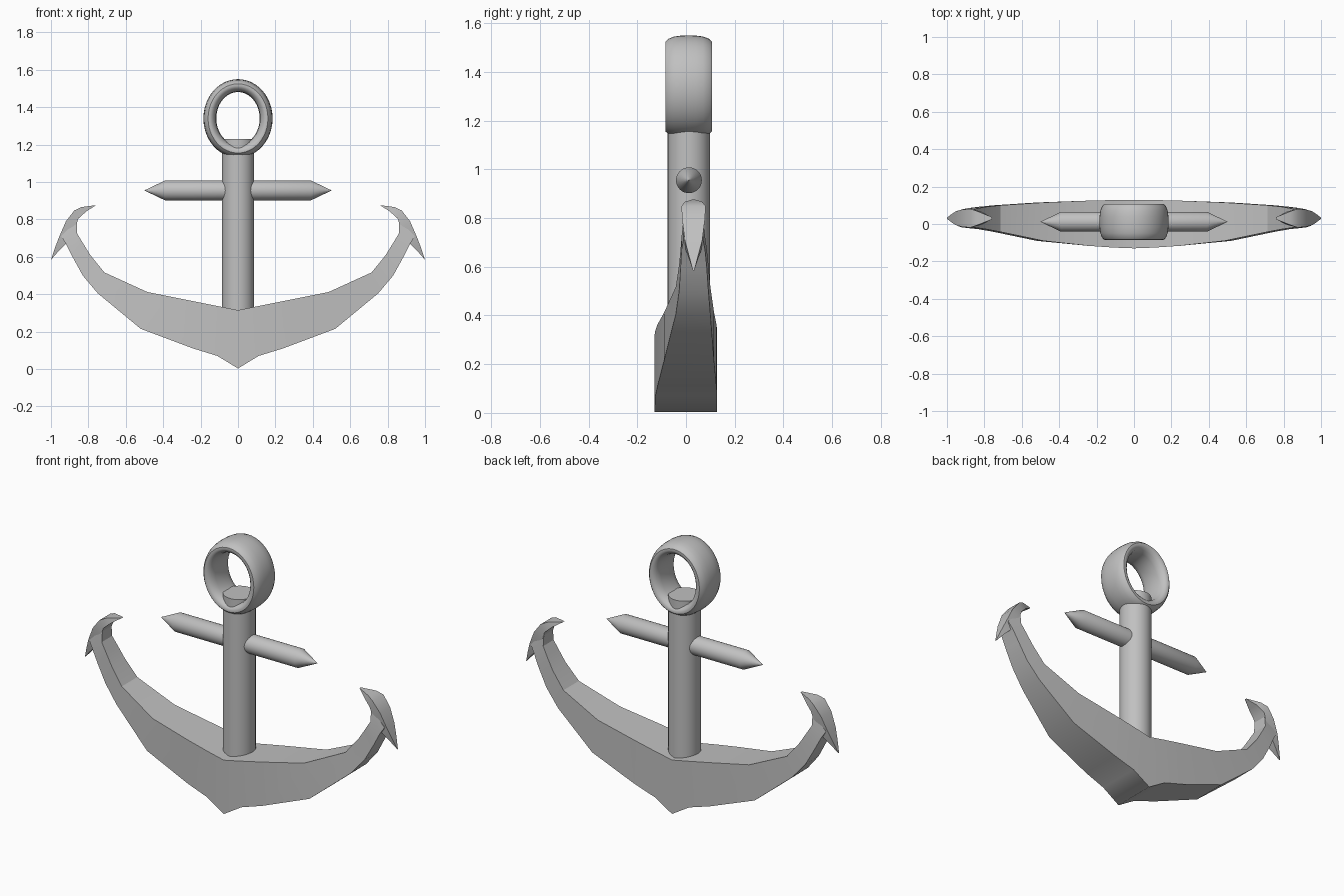
import bpy, bmesh, math

if "Cube" in bpy.data.objects:
    bpy.data.objects.remove(bpy.data.objects["Cube"])

metal = bpy.data.materials.new("grey metal")
metal.diffuse_color = (0.53, 0.53, 0.53, 1)
metal.use_nodes = True
metal.node_tree.nodes["Principled BSDF"].inputs["Base Color"].default_value = metal.diffuse_color
YC = 0.012  # depth of the shank axis


def make_object(name, bm, angle=30):
    bmesh.ops.recalc_face_normals(bm, faces=bm.faces)
    me = bpy.data.meshes.new(name)
    bm.to_mesh(me)
    bm.free()
    ob = bpy.data.objects.new(name, me)
    bpy.context.collection.objects.link(ob)
    me.materials.append(metal)
    bpy.ops.object.select_all(action='DESELECT')
    ob.select_set(True)
    bpy.context.view_layer.objects.active = ob
    bpy.ops.object.shade_smooth_by_angle(angle=math.radians(angle))
    return ob


def loft(bm, loops, closed=False, cap_start=True, cap_end=True):
    rings = [[bm.verts.new(p) for p in loop] for loop in loops]
    pairs = list(zip(rings, rings[1:]))
    if closed:
        pairs.append((rings[-1], rings[0]))
    for a, b in pairs:
        n = len(a)
        for i in range(n):
            j = (i + 1) % n
            bm.faces.new((a[i], a[j], b[j], b[i]))
    if not closed:
        if cap_start:
            bm.faces.new(rings[0])
        if cap_end:
            bm.faces.new(rings[-1])


def circle(n=40):
    return [(math.cos(2 * math.pi * i / n), math.sin(2 * math.pi * i / n)) for i in range(n)]


def mirror_x(ob):
    m = ob.modifiers.new("Mirror", 'MIRROR')
    m.merge_threshold = 0.0005


# Upright shank, with its top poking through the ring
bm = bmesh.new()
loft(bm, [[(0.086 * c, YC + 0.087 * s, z) for c, s in circle()] for z in (0.25, 1.23)])
make_object("shank", bm)

# Crossbar with pointed ends
bm = bmesh.new()
loft(bm, [[(x, YC + r * c, 0.955 + r * s) for c, s in circle(32)]
          for x, r in ((-0.5, 0.0005), (-0.39, 0.053), (0.39, 0.053), (0.5, 0.0005))])
make_object("crossbar", bm)

# Oval ring: a wide rounded band, profile given as (radius, depth)
half = [(0.185, 0.0), (0.184, 0.03), (0.180, 0.06), (0.171, 0.083), (0.160, 0.095),
        (0.148, 0.096), (0.138, 0.090), (0.126, 0.078), (0.119, 0.05), (0.116, 0.0)]
profile = half + [(r, -y) for r, y in half[-2:0:-1]]
bm = bmesh.new()
loft(bm, [[(r * c, 0.011 + y, 1.34 + (r + 0.025) * s) for c, s in circle(48)]
          for r, y in profile], closed=True)
make_object("top_ring", bm, 40)

# Curved arms: upper point, lower point and depth range at each station
arm = [((0, 0.315), (0, 0.003), -0.13, 0.128),
       ((0.11, 0.337), (0.11, 0.07), -0.126, 0.128),
       ((0.24, 0.363), (0.24, 0.11), -0.117, 0.125),
       ((0.485, 0.412), (0.52, 0.215), -0.09, 0.115),
       ((0.715, 0.517), (0.75, 0.405), -0.042, 0.1),
       ((0.79, 0.61), (0.83, 0.5), -0.028, 0.092),
       ((0.83, 0.675), (0.885, 0.6), -0.022, 0.085),
       ((0.86, 0.725), (0.92, 0.67), -0.018, 0.078),
       ((0.86, 0.8), (0.945, 0.71), -0.01, 0.07)]
bm = bmesh.new()
loft(bm, [[(u[0], y0, u[1]), (u[0], y1, u[1]), (l[0], y1, l[1]), (l[0], y0, l[1])]
          for u, l, y0, y1 in arm], cap_start=False)
mirror_x(make_object("arms", bm, 20))

# Leaf-shaped flukes: outer point, inner point and half width, tip to tip
fluke = [((1.0, 0.585), (0.998, 0.586), 0.003),
         ((0.978, 0.65), (0.96, 0.63), 0.02),
         ((0.955, 0.71), (0.92, 0.67), 0.036),
         ((0.92, 0.79), (0.872, 0.75), 0.046),
         ((0.875, 0.848), (0.853, 0.805), 0.05),
         ((0.838, 0.866), (0.812, 0.842), 0.037),
         ((0.76, 0.876), (0.762, 0.874), 0.006)]
bm = bmesh.new()
loft(bm, [[(o[0], 0.031 - w, o[1]), (o[0], 0.031 + w, o[1]),
           (i[0], 0.031 + w * 0.9, i[1]), (i[0], 0.031 - w * 0.9, i[1])]
          for o, i, w in fluke])
mirror_x(make_object("flukes", bm, 30))
